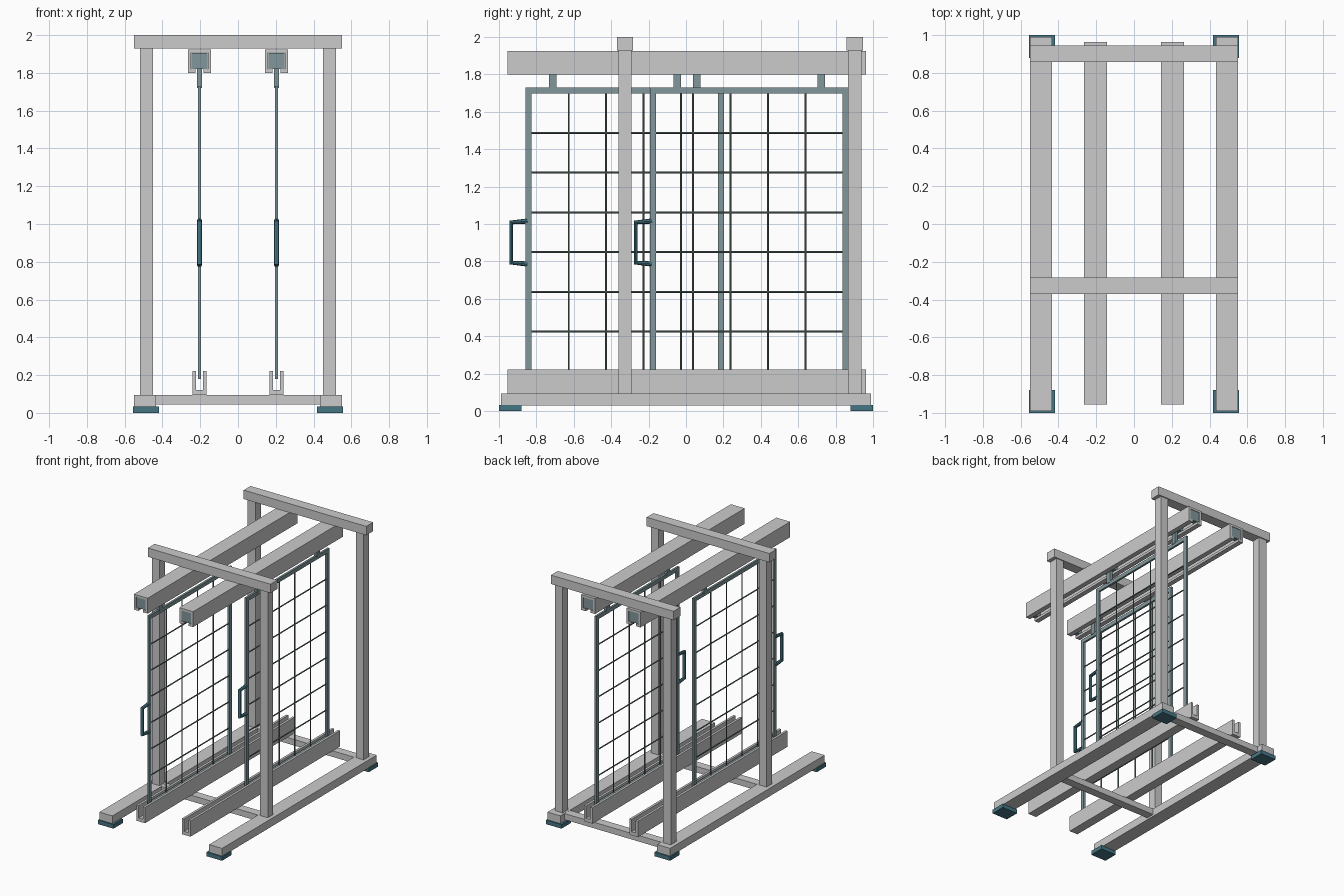
import bpy, math

if "Cube" in bpy.data.objects:
    bpy.data.objects.remove(bpy.data.objects["Cube"])


def material(name, rgb):
    m = bpy.data.materials.new(name)
    m.diffuse_color = (*rgb, 1)
    m.use_nodes = True
    m.node_tree.nodes["Principled BSDF"].inputs["Base Color"].default_value = m.diffuse_color
    return m


STEEL = material("blue_grey_steel", (0.22, 0.31, 0.33))
WIRE = material("dark_wire", (0.14, 0.19, 0.19))
RUBBER = material("dark_teal", (0.06, 0.18, 0.23))


def add(name, verts, faces, mat=None):
    me = bpy.data.meshes.new(name)
    me.from_pydata(verts, [], faces)
    ob = bpy.data.objects.new(name, me)
    bpy.context.collection.objects.link(ob)
    if mat:
        me.materials.append(mat)
    return ob


def prism(name, profile, y0, y1, mat=None):
    """Extrude a counter-clockwise (x, z) profile along y."""
    n = len(profile)
    verts = [(x, y, z) for y in (y0, y1) for x, z in profile]
    faces = [tuple(range(n)), tuple(reversed(range(n, 2 * n)))]
    faces += [(i, i + n, (i + 1) % n + n, (i + 1) % n) for i in range(n)]
    return add(name, verts, faces, mat)


def box(name, x, y, z, mat=None):
    """Box from (min, max) pairs."""
    return prism(name, [(x[0], z[0]), (x[1], z[0]), (x[1], z[1]), (x[0], z[1])], *y, mat)


def around(c, width):
    return (c - width / 2, c + width / 2)


def rod(name, points, radius, mat, resolution=2):
    cu = bpy.data.curves.new(name, 'CURVE')
    cu.dimensions = '3D'
    cu.bevel_depth = radius
    cu.bevel_resolution = resolution
    cu.use_fill_caps = True
    sp = cu.splines.new('POLY')
    sp.points.add(len(points) - 1)
    for p, co in zip(sp.points, points):
        p.co = (*co, 1)
    sp.use_smooth = False
    cu.materials.append(mat)
    ob = bpy.data.objects.new(name, cu)
    bpy.context.collection.objects.link(ob)
    return ob


POST_Y = (-0.326, 0.902)
TRACK_Y = (-0.955, 0.963)

# Base rails with foot pads, and the four posts
for side, s in (("left", -1), ("right", 1)):
    box(f"base_rail_{side}", around(s * 0.492, 0.117), (-0.99, 0.99), (0.03, 0.095))
    for end, y in (("front", -0.94), ("rear", 0.94)):
        box(f"foot_pad_{end}_{side}", around(s * 0.487, 0.14), around(y, 0.12), (0, 0.033), RUBBER)
    for end, y in zip(("front", "rear"), POST_Y):
        box(f"post_{end}_{side}", around(s * 0.485, 0.07), around(y, 0.07), (0.09, 1.935))

# Cross members between the two sides
for end, y in zip(("front", "rear"), POST_Y):
    box(f"top_beam_{end}", (-0.55, 0.55), around(y, 0.087), (1.928, 2.0))
    box(f"floor_crossbar_{end}", (-0.45, 0.45), around(y, 0.07), (0.045, 0.094))


def tracks(side, cx):
    # Slotted box channel overhead
    half = [(0.022, 1.80), (0.062, 1.80), (0.062, 1.925), (-0.062, 1.925), (-0.062, 1.80),
            (-0.022, 1.80), (-0.022, 1.82), (-0.044, 1.82), (-0.044, 1.907), (0.044, 1.907),
            (0.044, 1.82), (0.022, 1.82)]
    prism(f"upper_track_{side}", [(cx + x, z) for x, z in half], *TRACK_Y)
    for end, y in (("front", TRACK_Y[0] + 0.024), ("rear", TRACK_Y[1] - 0.024)):
        box(f"track_stop_{end}_{side}", around(cx, 0.086), around(y, 0.04), (1.821, 1.906), STEEL)
    # U-shaped guide on the floor
    guide = [(-0.038, 0.094), (0.038, 0.094), (0.038, 0.222), (0.019, 0.222),
             (0.019, 0.122), (-0.019, 0.122), (-0.019, 0.222), (-0.038, 0.222)]
    prism(f"lower_track_{side}", [(cx + x, z) for x, z in guide], *TRACK_Y)


def door(side, cx, cy):
    hw, z0, z1, t = 0.531, 0.18, 1.73, 0.032
    xs = around(cx, 0.017)
    # Flat frame
    for end, s in (("front", -1), ("rear", 1)):
        box(f"door_stile_{end}_{side}", xs, around(cy + s * (hw - t / 2), t), (z0, z1), STEEL)
    for end, z in (("bottom", z0 + t / 2), ("top", z1 - t / 2)):
        box(f"door_rail_{end}_{side}", xs, around(cy, 2 * (hw - t)), around(z, t), STEEL)
    # Wire grid
    for i in range(4):
        y = cy + (i - 1.5) * 0.2
        rod(f"vertical_wire_{i + 1}_{side}", [(cx, y, z0 + t / 2), (cx, y, z1 - t / 2)], 0.005, WIRE)
    for i in range(6):
        z = 0.956 + (i - 2.5) * 0.2125
        rod(f"horizontal_wire_{i + 1}_{side}",
            [(cx, cy - hw + t / 2, z), (cx, cy + hw - t / 2, z)], 0.005, WIRE)
    # Hangers with trolleys running in the upper track
    for end, s in (("front", -1), ("rear", 1)):
        y = cy + s * 0.385
        box(f"hanger_{end}_{side}", around(cx, 0.025), around(y, 0.04), (1.72, 1.83), STEEL)
        box(f"trolley_{end}_{side}", around(cx, 0.08), around(y, 0.10), (1.823, 1.90), STEEL)
    # Pull handle on the leading edge
    e = cy - hw
    rod(f"handle_{side}", [(cx, e + 0.012, 1.016), (cx, e - 0.076, 1.008),
                           (cx, e - 0.076, 0.794), (cx, e + 0.012, 0.786)], 0.014, RUBBER)


for side, cx, cy in (("left", -0.204, -0.327), ("right", 0.204, 0.338)):
    tracks(side, cx)
    door(side, cx, cy)
